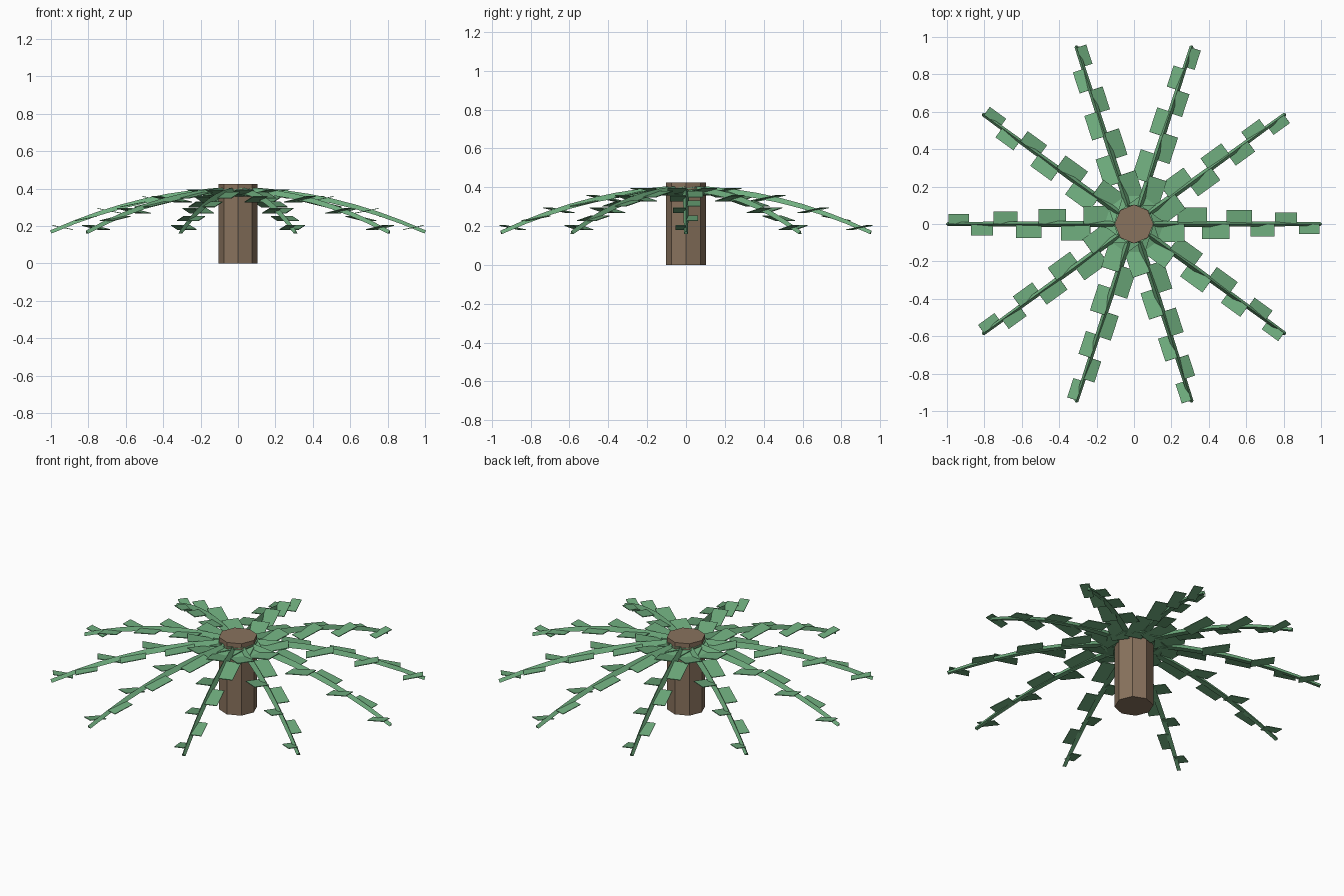
import bpy, bmesh
from math import cos, sin, pi
from mathutils import Matrix, Vector

if "Cube" in bpy.data.objects:
    bpy.data.objects.remove(bpy.data.objects["Cube"])

FRONDS, LEAVES, SEGS = 10, 8, 8


def material(name, rgb):
    m = bpy.data.materials.new(name)
    m.diffuse_color = (*rgb, 1)
    m.use_nodes = True
    m.node_tree.nodes["Principled BSDF"].inputs["Base Color"].default_value = m.diffuse_color
    return m


def finish(bm, name, mat):
    bmesh.ops.recalc_face_normals(bm, faces=bm.faces)
    me = bpy.data.meshes.new(name)
    bm.to_mesh(me)
    bm.free()
    me.materials.append(mat)
    ob = bpy.data.objects.new(name, me)
    bpy.context.collection.objects.link(ob)
    return ob


def arch(t):
    return Vector((t, 0, 0.385 - 0.22 * t * t))


bark = material("bark", (0.25, 0.17, 0.11))
green = material("leaf_green", (0.16, 0.42, 0.21))

# Trunk: eight-sided post
bm = bmesh.new()
bmesh.ops.create_cone(bm, cap_ends=True, segments=8, radius1=0.104, radius2=0.104,
                      depth=0.425, matrix=Matrix.Translation((0, 0, 0.2125)))
finish(bm, "trunk", bark)


def build_frond(index):
    bm = bmesh.new()
    # Arched stem with a tapering triangular section
    rings = []
    for i in range(SEGS + 1):
        t = i / SEGS
        r = 0.022 - 0.010 * t
        c = arch(t)
        tangent = Vector((1, 0, -0.44 * t)).normalized()
        up = tangent.cross(Vector((0, 1, 0))) * -1
        if up.z < 0:
            up = -up
        rings.append([bm.verts.new(c + r * (cos(a) * up + sin(a) * Vector((0, 1, 0))))
                      for a in (0, 2 * pi / 3, 4 * pi / 3)])
    for a, b in zip(rings, rings[1:]):
        for k in range(3):
            bm.faces.new((a[k], a[(k + 1) % 3], b[(k + 1) % 3], b[k]))
    bm.faces.new(rings[0])
    bm.faces.new(rings[-1])
    # Alternating leaflets, pitched opposite ways on the two sides
    for i in range(LEAVES):
        t = (i + 0.5) / LEAVES
        side = 1 if i % 2 == 0 else -1
        length, width = 0.185 - 0.08 * t, 0.106 - 0.056 * t
        m = (Matrix.Translation(arch(t) + Vector((0, side * width / 2, 0)))
             @ Matrix.Rotation(side * 0.2, 4, 'Y')
             @ Matrix.Diagonal((length, width, 0.004, 1)))
        bmesh.ops.create_cube(bm, size=1, matrix=m)
    ob = finish(bm, f"frond_{index + 1}", green)
    ob.rotation_euler.z = index * 2 * pi / FRONDS


# Ring of fronds
for n in range(FRONDS):
    build_frond(n)
